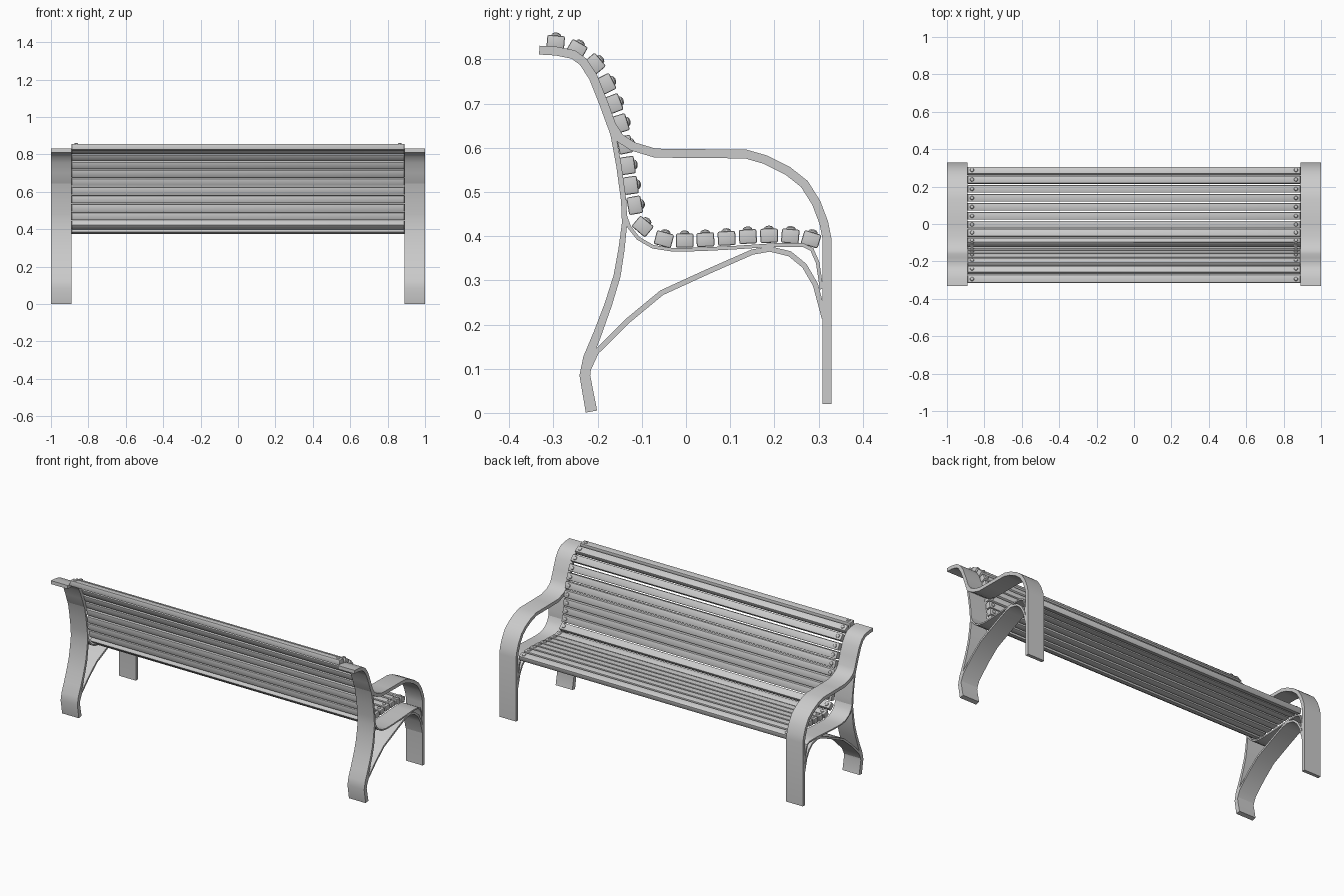
import bpy, bmesh, math
from mathutils import Vector, Matrix

if "Cube" in bpy.data.objects:
    bpy.data.objects.remove(bpy.data.objects["Cube"])

X_IN, X_OUT = 0.89, 1.0


def finish(bm, name):
    bmesh.ops.recalc_face_normals(bm, faces=bm.faces)
    me = bpy.data.meshes.new(name)
    bm.to_mesh(me)
    bm.free()
    ob = bpy.data.objects.new(name, me)
    bpy.context.collection.objects.link(ob)
    bpy.ops.object.select_all(action='DESELECT')
    bpy.context.view_layer.objects.active = ob
    ob.select_set(True)
    bpy.ops.object.shade_smooth_by_angle(angle=math.radians(30))
    return ob


def strip(name, pts):
    """Bent flat bar along (y, z, thickness) points, mirrored to both ends."""
    bm = bmesh.new()
    P = [Vector(p[:2]) for p in pts]
    rings = []
    for i, p in enumerate(P):
        a = (p - P[i - 1]).normalized() if i else None
        b = (P[i + 1] - p).normalized() if i < len(P) - 1 else None
        a, b = a or b, b or a
        t = (a + b).normalized()
        n = Vector((-t.y, t.x)) * (pts[i][2] / 2 / max(t.dot(a), 0.5))
        rings.append([bm.verts.new((x, *(p + s * n)))
                      for x, s in ((X_IN, -1), (X_OUT, -1), (X_OUT, 1), (X_IN, 1))])
    for r, q in zip(rings, rings[1:]):
        for k in range(4):
            bm.faces.new((r[k], r[(k + 1) % 4], q[(k + 1) % 4], q[k]))
    bm.faces.new(rings[0])
    bm.faces.new(rings[-1])
    ob = finish(bm, name)
    ob.modifiers.new("mirror", 'MIRROR')


def bar(pts, t):
    return [(y, z, t) for y, z in pts]


# Scrolled top, armrest and front leg in one bar
strip("armrest_and_front_leg", bar([
    (-0.332, 0.821), (-0.295, 0.819), (-0.255, 0.811), (-0.233, 0.795), (-0.21, 0.76),
    (-0.188, 0.705), (-0.168, 0.65), (-0.15, 0.622), (-0.12, 0.603), (-0.07, 0.588),
    (0.0, 0.587), (0.135, 0.586), (0.18, 0.573), (0.23, 0.548), (0.268, 0.518),
    (0.295, 0.475), (0.312, 0.43), (0.319, 0.395), (0.319, 0.02)], 0.02))

# Back upright running down into the rear leg
strip("back_upright_and_rear_leg", [
    (-0.188, 0.70, 0.012), (-0.165, 0.63, 0.012), (-0.152, 0.56, 0.012),
    (-0.141, 0.48, 0.012), (-0.139, 0.43, 0.012), (-0.146, 0.37, 0.014),
    (-0.156, 0.31, 0.016), (-0.176, 0.245, 0.017), (-0.2, 0.18, 0.019),
    (-0.222, 0.125, 0.021), (-0.229, 0.085, 0.024), (-0.214, 0.003, 0.026)])

# Thin bar under the seat slats
strip("seat_support", bar([
    (-0.139, 0.45), (-0.128, 0.42), (-0.108, 0.395), (-0.075, 0.376), (-0.03, 0.369),
    (0.03, 0.37), (0.11, 0.374), (0.2, 0.38), (0.265, 0.38), (0.285, 0.37),
    (0.298, 0.34), (0.307, 0.28)], 0.008))

# Arched brace between the legs
strip("lower_brace", bar([
    (-0.223, 0.095), (-0.203, 0.138), (-0.13, 0.21), (-0.055, 0.272), (0.05, 0.32),
    (0.15, 0.364), (0.19, 0.371), (0.235, 0.36), (0.268, 0.333), (0.293, 0.29),
    (0.313, 0.215)], 0.012))

# Slats: centre y, centre z, tilt in degrees
slats = {
    "back_slat": [(-0.295, 0.838, -5), (-0.247, 0.823, -30), (-0.206, 0.79, -50),
                  (-0.18, 0.745, -63), (-0.163, 0.70, -69), (-0.148, 0.655, -73),
                  (-0.138, 0.607, -78), (-0.132, 0.56, -82), (-0.125, 0.515, -82),
                  (-0.116, 0.47, -80)],
    "seat_slat": [(-0.098, 0.422, -40), (-0.05, 0.393, -15), (-0.003, 0.39, 0),
                  (0.044, 0.392, 2), (0.092, 0.395, 3), (0.14, 0.399, 3),
                  (0.188, 0.401, 1), (0.236, 0.40, -5), (0.283, 0.393, -17)],
}
for kind, rows in slats.items():
    for i, (y, z, deg) in enumerate(rows, 1):
        place = Matrix.Translation((0, y, z)) @ Matrix.Rotation(math.radians(deg), 4, 'X')
        bm = bmesh.new()
        bmesh.ops.create_cube(bm, size=1, matrix=Matrix.Diagonal((2 * X_IN, 0.04, 0.032, 1)))
        bmesh.ops.bevel(bm, geom=bm.edges[:], offset=0.004, segments=2, affect='EDGES', profile=0.5)
        finish(bm, f"{kind}_{i}").matrix_world = place
        # Domed bolt heads at both ends
        bm = bmesh.new()
        for s in (-1, 1):
            bmesh.ops.create_uvsphere(bm, u_segments=12, v_segments=6, radius=1, matrix=
                Matrix.Translation((s * 0.866, 0, 0.016)) @ Matrix.Diagonal((0.011, 0.011, 0.007, 1)))
        finish(bm, f"{kind}_bolts_{i}").matrix_world = place
